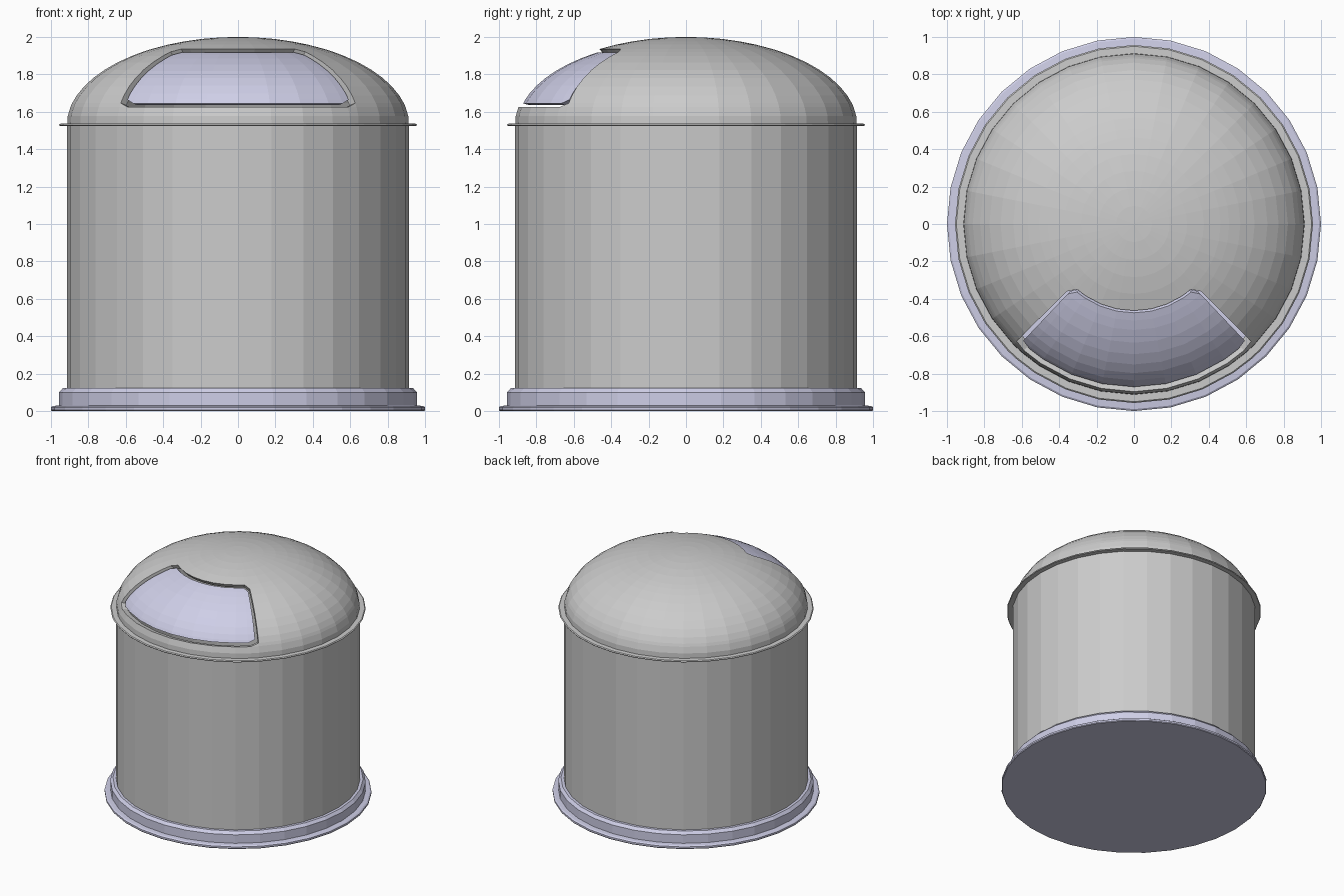
import bpy, bmesh
from math import sin, cos, pi, radians
from mathutils import Vector

if "Cube" in bpy.data.objects:
    bpy.data.objects.remove(bpy.data.objects["Cube"])

lavender = bpy.data.materials.new("lavender")
lavender.diffuse_color = (0.62, 0.62, 0.80, 1)
lavender.use_nodes = True
lavender.node_tree.nodes["Principled BSDF"].inputs["Base Color"].default_value = lavender.diffuse_color
RING = [-180 + 11.25 * i for i in range(32)]


def corner_cut(quad, corners, inside):
    """Keep either the corner triangle (outside) or the rest of the quad (inside)."""
    for k, key in enumerate(quad):
        if key in corners:
            tri = [quad[k - 1], key, quad[(k + 1) % 4]]
            return [q for q in quad if q != key] if inside else tri
    return quad if inside else None


def revolve(name, profile, angles, closed=True, cell=None, fold=0, fold_above=0, mat=None):
    """Sweep (r, z) points about z; angle 0 is the front. cell() may alter faces."""
    bm = bmesh.new()
    v = {}
    for i, (r, z) in enumerate(profile):
        for j, a in enumerate(angles):
            v[i, j] = bm.verts.new((r * sin(radians(a)), -r * cos(radians(a)), z))
    n = len(angles)
    for i in range(len(profile) - 1):
        for j in range(n if closed else n - 1):
            k = (j + 1) % n
            keys = [(i, j), (i, k), (i + 1, k), (i + 1, j)]
            if cell:
                keys = cell(i, j, keys)
            if keys:
                bm.faces.new([v[q] for q in keys])
    loose = [p for p in bm.verts if not p.link_faces]
    bmesh.ops.delete(bm, geom=loose, context='VERTS')
    bmesh.ops.remove_doubles(bm, verts=bm.verts[:], dist=1e-5)
    if fold:
        rim = [e for e in bm.edges if e.is_boundary
               and min(p.co.z for p in e.verts) > fold_above]
        new = bmesh.ops.extrude_edge_only(bm, edges=rim)["geom"]
        centre = Vector((0, 0, 1.4))
        for p in new:
            if isinstance(p, bmesh.types.BMVert):
                p.co -= (p.co - centre).normalized() * fold
    me = bpy.data.meshes.new(name)
    bm.to_mesh(me)
    bm.free()
    if mat:
        me.materials.append(mat)
    ob = bpy.data.objects.new(name, me)
    bpy.context.collection.objects.link(ob)
    return ob


def steps(a, b, n):
    return [a + (b - a) * i / n for i in range(n + 1)]


# Stepped base with closed underside
revolve("base", [(0, 0), (0.995, 0), (1.0, 0.006), (1.0, 0.02), (0.99, 0.027), (0.957, 0.03),
                 (0.957, 0.10), (0.937, 0.122), (0.91, 0.122)], RING, mat=lavender)

# Straight body
revolve("body", [(0.915, 0.11), (0.915, 1.53)], RING)

# Domed lid with rim flange and a front opening
lid_t = [0, 0.1, 0.203, 0.25] + steps(0.34, 0.9, 5) + [0.98, 1.04] + steps(1.15, pi / 2, 4)
flange = [(0.915, 1.524), (0.953, 1.524), (0.957, 1.530), (0.95, 1.536)]
lid_profile = flange + [(0.915 * cos(t), 1.53 + 0.47 * sin(t)) for t in lid_t]
lid_profile[4] = (0.912, 1.537)
lid_profile[-1] = (0, 2.0)
lid_angles = sorted(RING + [-41, 41])
lo, hi = 4 + lid_t.index(0.203), 4 + lid_t.index(1.04)
left, right = lid_angles.index(-45), lid_angles.index(45)
hole_corners = {(i, j) for i in (lo, hi) for j in (left, right)}


def lid_cell(i, j, keys):
    if lo <= i < hi and left <= j < right:
        return corner_cut(keys, hole_corners, False)
    return keys


revolve("lid", lid_profile, lid_angles, cell=lid_cell, fold=0.045, fold_above=1.58)

# Flap sitting just inside the opening
flap_t = [0.255, 0.30] + steps(0.38, 0.89, 5) + [0.96, 1.015]
flap_angles = [-43.5, -40] + [11.25 * i for i in range(-3, 4)] + [40, 43.5]
flap_corners = {(i, j) for i in (0, len(flap_t) - 1) for j in (0, len(flap_angles) - 1)}
revolve("flap", [(0.90 * cos(t), 1.53 + 0.455 * sin(t)) for t in flap_t], flap_angles,
        closed=False, cell=lambda i, j, keys: corner_cut(keys, flap_corners, True),
        fold=0.03, mat=lavender)
